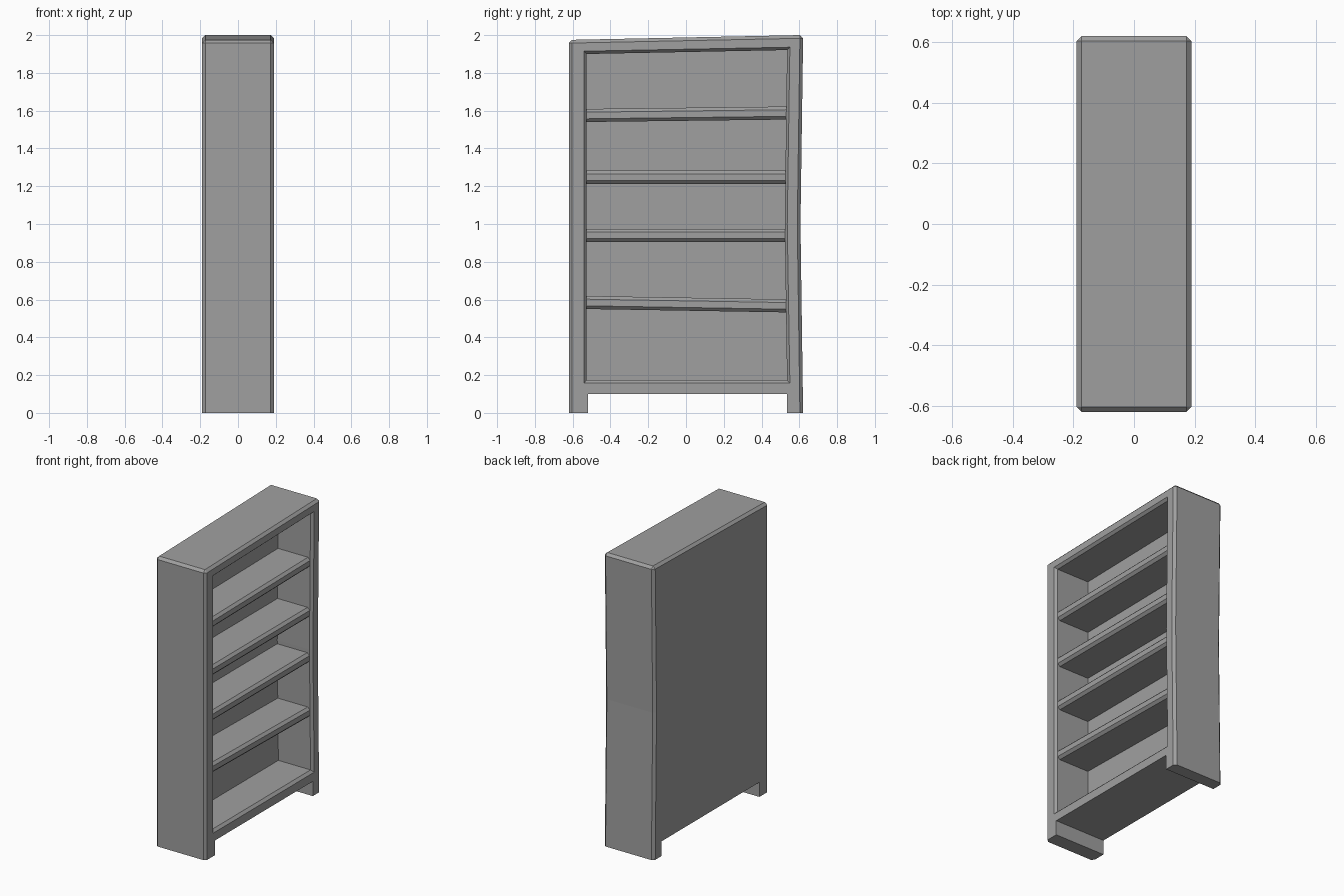
import bpy
import bmesh

cube = bpy.data.objects.get("Cube")
if cube:
    bpy.data.objects.remove(cube, do_unlink=True)

GREY = (0.35, 0.35, 0.35, 1.0)
mat = bpy.data.materials.new("plain grey")
mat.use_nodes = True
mat.diffuse_color = GREY
mat.node_tree.nodes["Principled BSDF"].inputs["Base Color"].default_value = GREY

DEPTH = 0.19       # half depth of the case
BEVEL = 0.017      # chamfer width
BACK = -0.07       # inside face of the back panel


def loft(name, rings):
    """Bridge rings of equal point count in order and cap both ends."""
    bm = bmesh.new()
    loops = [[bm.verts.new(p) for p in ring] for ring in rings]
    for a, b in zip(loops, loops[1:]):
        for i in range(len(a)):
            j = (i + 1) % len(a)
            bm.faces.new((a[i], a[j], b[j], b[i]))
    bm.faces.new(loops[0][::-1])
    bm.faces.new(loops[-1])
    bmesh.ops.remove_doubles(bm, verts=bm.verts, dist=0.0005)
    bmesh.ops.recalc_face_normals(bm, faces=bm.faces)
    mesh = bpy.data.meshes.new(name)
    bm.to_mesh(mesh)
    bm.free()
    mesh.materials.append(mat)
    obj = bpy.data.objects.new(name, mesh)
    bpy.context.collection.objects.link(obj)
    return obj


def at(x, profile):
    return [(x, y, z) for y, z in profile]


# Case outline with its two feet, bowed side and chamfered top corners
feet = [(-0.52, 0), (-0.52, 0.10), (0.535, 0.10), (0.535, 0)]
top_l, top_r = 1.975, 2.0
outline = [(-0.62, 0)] + feet + [
    (0.62, 0), (0.606, 1.0),
    (0.62, top_r - BEVEL), (0.62 - BEVEL, top_r),
    (-0.62 + BEVEL, top_l), (-0.62, top_l - BEVEL)]
corner_r = (0.62 - BEVEL, top_r - BEVEL)
corner_l = (-0.62 + BEVEL, top_l - BEVEL)
face_outline = [(-0.62 + BEVEL, 0)] + feet + [
    (0.62 - BEVEL, 0), (0.606 - BEVEL, 1.0),
    corner_r, corner_r, corner_l, corner_l]


def opening(bl, br, mid, tr, tl):
    """Opening corners repeated to pair with the outline points."""
    return [bl] * 3 + [br] * 3 + [mid] + [tr] * 2 + [tl] * 2


rim = opening((-0.54, 0.157), (0.55, 0.157), (0.536, 1.0), (0.55, 1.936), (-0.54, 1.915))
inside = opening((-0.526, 0.174), (0.535, 0.174), (0.523, 1.0), (0.535, 1.921), (-0.526, 1.9))

loft("bookcase_case", [
    at(-DEPTH, face_outline), at(BEVEL - DEPTH, outline),
    at(DEPTH - BEVEL, outline), at(DEPTH, face_outline),
    at(DEPTH, rim), at(DEPTH - BEVEL, inside), at(BACK, inside)])

# Shelves with chamfered front edges, some set crooked
THICK = 0.069
FRONT = DEPTH - BEVEL
section = [(BACK - 0.01, 0), (FRONT - BEVEL, 0), (FRONT, BEVEL),
           (FRONT, THICK - BEVEL), (FRONT - BEVEL, THICK), (BACK - 0.01, THICK)]
shelf_heights = [(0.55, 0.532), (0.905, 0.905), (1.213, 1.213), (1.54, 1.553)]
for n, heights in enumerate(shelf_heights, 1):
    loft(f"shelf_{n}", [[(x, y, z + h) for x, z in section]
                        for y, h in zip((-0.53, 0.538), heights)])
